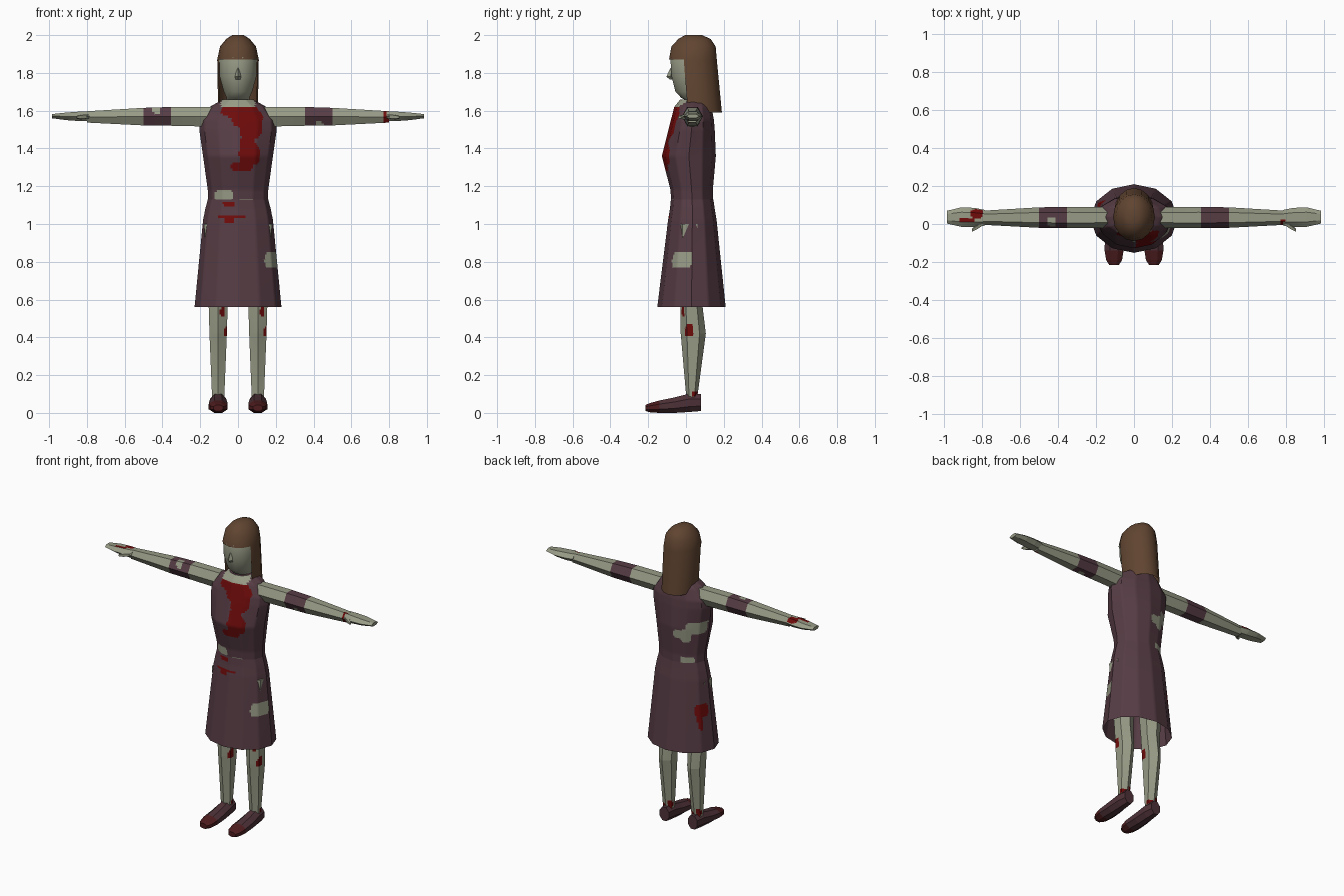
import bpy, bmesh, math

if "Cube" in bpy.data.objects:
    bpy.data.objects.remove(bpy.data.objects["Cube"])

# Colours (sRGB 0-255 turned into linear values)
PALETTE = [("pale_skin", (152, 155, 134)), ("plum_cloth", (86, 60, 68)),
           ("brown_hair", (97, 69, 49)), ("dark_red", (112, 11, 11)),
           ("stained_shoe", (78, 28, 30)), ("shoe_leather", (78, 50, 56))]
MATS = []
for label, rgb in PALETTE:
    m = bpy.data.materials.new(label)
    m.diffuse_color = [((c / 255 + 0.055) / 1.055) ** 2.4 for c in rgb] + [1]
    m.use_nodes = True
    m.node_tree.nodes["Principled BSDF"].inputs["Base Color"].default_value = m.diffuse_color
    MATS.append(m)
SKIN, CLOTH, HAIR, RED, STAIN, SHOE = range(6)


def loft(name, axis, secs, n, phase=0.0, cell=None, caps=True, rule=None, mat=SKIN,
         smooth=False, drop=None):
    """Skin n-sided sections (t, u0, u1, v0, v1) along an axis; cell = size of paintable faces."""
    ang = [2 * math.pi * (i + phase) / n for i in range(n)]
    mx = max(abs(math.cos(a)) for a in ang)
    my = max(abs(math.sin(a)) for a in ang)
    unit = [(math.cos(a) / mx, math.sin(a) / my) for a in ang]
    sub = 1
    if cell:                                    # split sides and heights evenly
        size = max(max(s[2] - s[1], s[4] - s[3]) for s in secs)
        sub = max(1, math.ceil(size * math.pi / n / cell))
        fine = []
        for a, b in zip(secs, secs[1:]):
            k = max(1, math.ceil(abs(b[0] - a[0]) / cell))
            fine += [[p + (q - p) * i / k for p, q in zip(a, b)] for i in range(k)]
        secs = fine + [secs[-1]]
    ring = []
    for i in range(n):
        (a, b), (c, d) = unit[i], unit[(i + 1) % n]
        ring += [(a + (c - a) * j / sub, b + (d - b) * j / sub) for j in range(sub)]
    order = {"x": lambda t, u, v: (t, u, v), "y": lambda t, u, v: (u, t, v),
             "z": lambda t, u, v: (u, v, t)}[axis]
    bm = bmesh.new()
    rows = [[bm.verts.new(order(t, (u0 + u1 + p * (u1 - u0)) / 2, (v0 + v1 + q * (v1 - v0)) / 2))
             for p, q in ring] for t, u0, u1, v0, v1 in secs]
    k = len(ring)
    for r, s in zip(rows, rows[1:]):
        for i in range(k):
            bm.faces.new((r[i], r[(i + 1) % k], s[(i + 1) % k], s[i]))
    if caps:
        bm.faces.new(rows[0])
    if caps or drop:
        bm.faces.new(rows[-1])
    if drop:
        bmesh.ops.delete(bm, geom=[f for f in bm.faces if drop(f.calc_center_median())],
                         context="FACES")
    bmesh.ops.recalc_face_normals(bm, faces=bm.faces)
    for f in bm.faces:
        f.material_index = rule(*f.calc_center_median()) if rule else mat
    me = bpy.data.meshes.new(name)
    bm.to_mesh(me)
    bm.free()
    for m in MATS:
        me.materials.append(m)
    ob = bpy.data.objects.new(name, me)
    bpy.context.collection.objects.link(ob)
    if smooth:
        bpy.ops.object.select_all(action="DESELECT")
        ob.select_set(True)
        bpy.context.view_layer.objects.active = ob
        bpy.ops.object.shade_smooth_by_angle(angle=math.radians(35))
    return ob


def inside(a, b, *blobs):
    """True when (a, b) lies in one of the rounded patches (a0, a1, b0, b1)."""
    return any(abs((2 * a - a0 - a1) / (a1 - a0)) ** 3 + abs((2 * b - b0 - b1) / (b1 - b0)) ** 3 < 1
               for a0, a1, b0, b1 in blobs)


# Bodice with neckline, tears and stains
def bodice_paint(x, y, z):
    if y < 0.03:
        if z > 1.62 and abs(x) < 0.09:
            return SKIN
        if inside(x, z, (-.09, .11, 1.565, 1.625), (-.03, .13, 1.51, 1.61), (.01, .125, 1.45, 1.56),
                  (.015, .09, 1.38, 1.48), (.005, .115, 1.31, 1.43), (-.04, .08, 1.28, 1.33)):
            return RED
        if inside(x, z, (-.125, -.025, 1.12, 1.178), (.01, .08, 1.118, 1.135)):
            return SKIN
    elif inside(x, z, (-.1, -.01, 1.29, 1.35), (-.12, -.06, 1.27, 1.36), (-.2, -.09, 1.33, 1.41),
                (-.13, -.05, 1.12, 1.17)):
        return SKIN
    return CLOTH


loft("bodice", "z", [(1.11, -.158, .158, -.078, .143), (1.18, -.16, .16, -.082, .142),
                     (1.36, -.185, .185, -.128, .158), (1.5, -.205, .205, -.093, .152),
                     (1.55, -.203, .203, -.08, .148), (1.62, -.15, .15, -.062, .135),
                     (1.66, -.08, .08, -.03, .12)],
     12, cell=0.012, rule=bodice_paint, smooth=True)


# Open skirt
def skirt_paint(x, y, z):
    if y < 0.03:
        if inside(x, z, (-.08, -.02, 1.09, 1.12), (-.11, .04, 1.028, 1.043), (-.07, -.02, 1.0, 1.035)):
            return RED
        if inside(x, z, (.14, .215, .77, .855)):
            return SKIN
    elif x < 0 and inside(y, z, (.05, .125, .78, .87), (.09, .12, .70, .83)):
        return RED
    return CLOTH


loft("skirt", "z", [(.56, -.23, .23, -.152, .21), (1.02, -.185, .185, -.095, .162),
                    (1.08, -.173, .173, -.085, .152), (1.13, -.16, .16, -.08, .145)],
     12, cell=0.014, caps=False, rule=skirt_paint, smooth=True)

# Head with neck, and nose
loft("head", "z", [(1.6, -.075, .075, 0, .115), (1.655, -.062, .062, 0, .11),
                   (1.668, -.06, .06, -.025, .11), (1.7, -.075, .075, -.056, .12),
                   (1.78, -.097, .097, -.076, .13), (1.88, -.1, .1, -.083, .14),
                   (1.96, -.07, .07, -.05, .12)], 12, phase=.5, smooth=True)
loft("nose", "z", [(1.765, -.013, .013, -.085, -.06), (1.78, -.016, .016, -.104, -.06),
                   (1.825, -.007, .007, -.083, -.06)], 4)

# Hair: full cap above the fringe, open curtain behind the face below it
loft("hair", "z", [(1.59, -.105, .105, -.07, .19), (1.87, -.11, .11, -.09, .163),
                   (1.94, -.095, .095, -.077, .157), (1.98, -.062, .062, -.04, .13),
                   (2.0, -.03, .03, -.005, .085)], 16, caps=False, mat=HAIR, smooth=True,
     drop=lambda c: c.z < 1.87 and c.y < 0)

for side, word in ((-1, "left"), (1, "right")):
    # Arm with a torn sleeve band
    def arm_paint(x, y, z):
        if .355 < abs(x) < .505:
            hole = (-.45, -.41, 1.58, 1.63) if side < 0 else (.41, .45, 1.5, 1.55)
            return SKIN if y < .04 and inside(x, z, hole) else CLOTH
        return RED if side > 0 and x > .77 and y < .02 else SKIN

    loft("arm_" + word, "x", [(side * t, *r) for t, *r in (
        (.12, -.02, .088, 1.515, 1.62), (.34, -.022, .09, 1.52, 1.62),
        (.5, -.02, .088, 1.522, 1.615), (.8, -.004, .07, 1.537, 1.597))],
        6, cell=0.015, rule=arm_paint)

    # Mitten-like hand and thumb
    def hand_paint(x, y, z):
        return RED if side < 0 and z > 1.575 and inside(
            x, y, (-.92, -.84, .008, .035), (-.86, -.795, .03, .078)) else SKIN

    loft("hand_" + word, "x", [(side * t, *r) for t, *r in (
        (.785, -.008, .074, 1.545, 1.597), (.84, -.016, .085, 1.545, 1.595),
        (.91, -.015, .088, 1.55, 1.59), (.985, .002, .07, 1.56, 1.582))],
        6, cell=0.012, rule=hand_paint)
    loft("thumb_" + word, "x", [(side * t, *r) for t, *r in (
        (.79, -.005, .02, 1.555, 1.585), (.83, -.032, .0, 1.553, 1.58),
        (.855, -.043, -.025, 1.558, 1.572))], 5)

    # Leg with small stains
    cx = side * .105

    def leg_paint(x, y, z):
        x -= cx
        if y < 0.02 and inside(x, z, (.012, .036, .51, .56)):
            return RED
        if x > .02 and inside(y, z, (-.005, .04, .4, .47)):
            return RED
        if y > .03 and inside(x, z, (-.035, -.01, .09, .14), (.005, .035, .09, .115)):
            return RED
        return SKIN

    loft("leg_" + word, "z", [(t, cx - w, cx + w, a, b) for t, w, a, b in (
        (.06, .031, 0, .06), (.1, .033, 0, .062), (.42, .046, -.028, .105),
        (.56, .05, -.03, .088), (1.0, .075, -.06, .1))], 6, phase=.5, cell=0.014, rule=leg_paint)

    # Shoe with a stained toe
    loft("shoe_" + word, "y", [(t, cx - w, cx + w, a, b) for t, w, a, b in (
        (.08, .034, .01, .1), (.02, .043, .005, .103), (-.06, .048, 0, .082),
        (-.14, .05, 0, .066), (-.19, .042, .003, .052), (-.215, .026, .01, .042))],
        8, phase=.5, rule=lambda x, y, z: STAIN if y < -.1 else SHOE)
